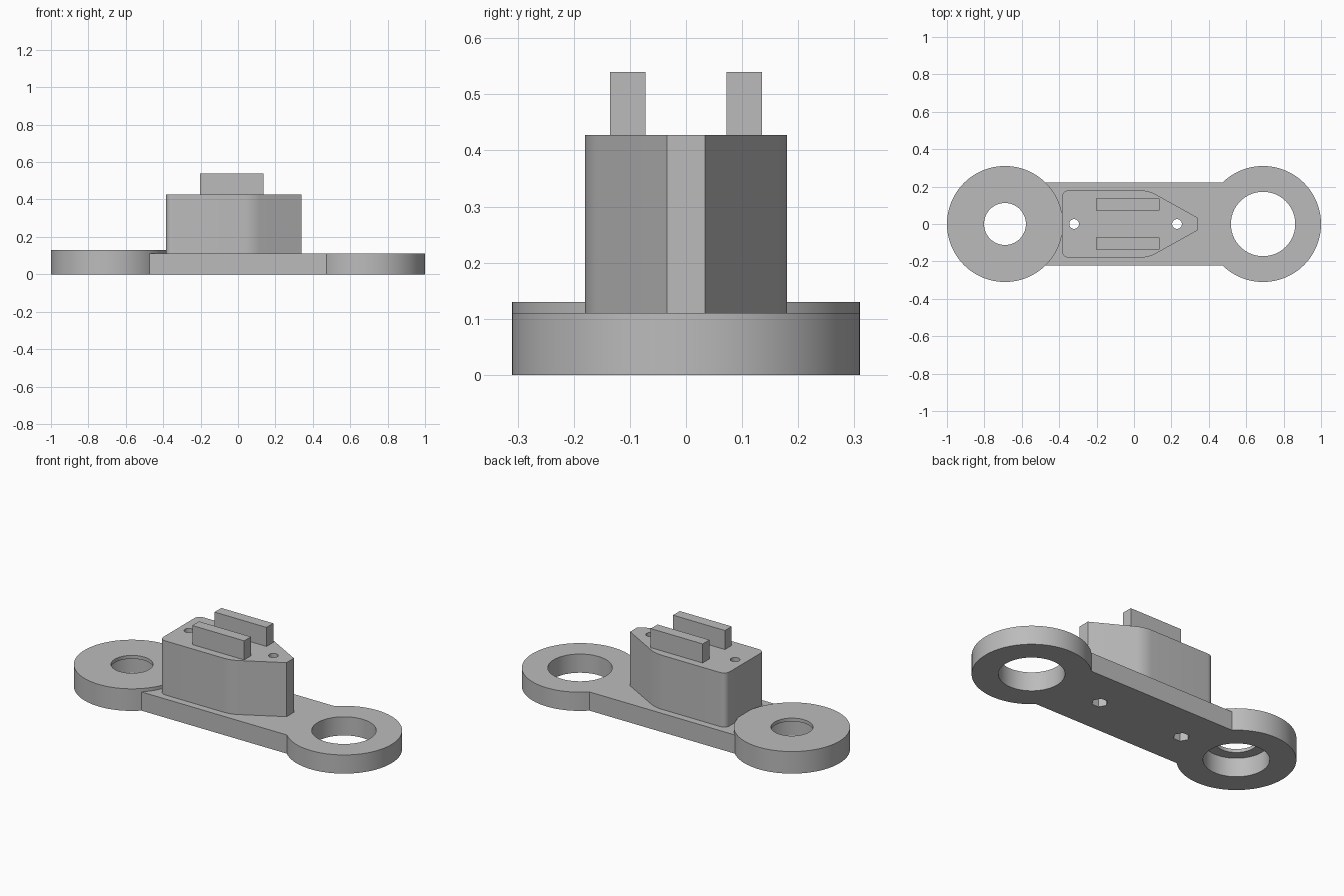
import bpy, bmesh, math
from mathutils import Vector

cube = bpy.data.objects.get("Cube")
if cube:
    bpy.data.objects.remove(cube, do_unlink=True)

grey = bpy.data.materials.new("plain grey")
grey.use_nodes = True
colour = (0.5, 0.5, 0.5, 1)
grey.diffuse_color = colour
grey.node_tree.nodes["Principled BSDF"].inputs["Base Color"].default_value = colour


def prism(name, points, z0, z1):
    """Extrude a counter-clockwise outline from z0 to z1."""
    bm = bmesh.new()
    face = bm.faces.new([bm.verts.new((x, y, z0)) for x, y in points])
    top = bmesh.ops.extrude_face_region(bm, geom=[face])["geom"]
    bmesh.ops.translate(bm, vec=(0, 0, z1 - z0),
                        verts=[v for v in top if isinstance(v, bmesh.types.BMVert)])
    bmesh.ops.recalc_face_normals(bm, faces=bm.faces[:])
    mesh = bpy.data.meshes.new(name)
    bm.to_mesh(mesh)
    bm.free()
    mesh.materials.append(grey)
    obj = bpy.data.objects.new(name, mesh)
    bpy.context.collection.objects.link(obj)
    return obj


def circle(x, r, n=96):
    return [(x + r * math.cos(2 * math.pi * i / n), r * math.sin(2 * math.pi * i / n))
            for i in range(n)]


def rect(x0, x1, y0, y1):
    return [(x0, y0), (x1, y0), (x1, y1), (x0, y1)]


def rounded(corners, steps=8):
    """Round each (x, y, tangent length) corner of an outline."""
    out = []
    for i, (x, y, t) in enumerate(corners):
        p = Vector((x, y))
        if t == 0:
            out.append((x, y))
            continue
        a = p + (Vector(corners[i - 1][:2]) - p).normalized() * t
        b = p + (Vector(corners[(i + 1) % len(corners)][:2]) - p).normalized() * t
        for k in range(steps + 1):
            s = k / steps
            out.append(tuple(a * (1 - s) ** 2 + p * 2 * s * (1 - s) + b * s * s))
    return out


def combine(obj, other, operation):
    """Apply a boolean and discard the second solid."""
    mod = obj.modifiers.new("boolean", "BOOLEAN")
    mod.operation, mod.solver, mod.object = operation, "EXACT", other
    bpy.context.view_layer.update()
    graph = bpy.context.evaluated_depsgraph_get()
    mesh = bpy.data.meshes.new_from_object(obj.evaluated_get(graph))
    obj.modifiers.clear()
    obj.data = mesh
    bpy.data.objects.remove(other, do_unlink=True)


def smooth(obj):
    bpy.ops.object.select_all(action="DESELECT")
    obj.select_set(True)
    bpy.context.view_layer.objects.active = obj
    bpy.ops.object.shade_smooth_by_angle(angle=math.radians(25))


EYE_X, PLATE_Z, PAD_Z, BLOCK_Z = 0.69, 0.11, 0.13, 0.428
BOLTS = (-0.32, 0.23)

# Link plate: bar with a round eye at each end, one slightly taller
plate = prism("link_plate", rect(-0.5, 0.5, -0.222, 0.222), 0, PLATE_Z)
combine(plate, prism("eye", circle(EYE_X, 0.31), 0, PLATE_Z), "UNION")
combine(plate, prism("eye", circle(-EYE_X, 0.31), 0, PAD_Z), "UNION")

# Through bore on one eye, lipped recess on the other
combine(plate, prism("bore", circle(EYE_X, 0.172), -0.1, 0.3), "DIFFERENCE")
combine(plate, prism("recess", circle(-EYE_X, 0.172), -0.1, PLATE_Z), "DIFFERENCE")
combine(plate, prism("lip_hole", circle(-EYE_X, 0.112), 0.05, 0.3), "DIFFERENCE")

# Tapered block with rounded corners
half = [(0.34, 0.034, 0), (0.077, 0.18, 0.045), (-0.385, 0.18, 0.04)]
corners = half + [(x, -y, t) for x, y, t in reversed(half)]
block = prism("tapered_block", rounded(corners), PLATE_Z, BLOCK_Z)

# Bolt holes, with hexagonal nut pockets underneath
for x in BOLTS:
    combine(block, prism("hole", circle(x, 0.026, 32), 0, 0.6), "DIFFERENCE")
    combine(plate, prism("pocket", circle(x, 0.043, 6), -0.1, 0.09), "DIFFERENCE")
    combine(plate, prism("hole", circle(x, 0.026, 32), -0.1, 0.3), "DIFFERENCE")

smooth(plate)
smooth(block)

# Pair of upright fins on the block
for side, (y0, y1) in {"left": (0.072, 0.135), "right": (-0.135, -0.072)}.items():
    prism("fin_" + side, rect(-0.203, 0.135, y0, y1), BLOCK_Z, 0.54)
